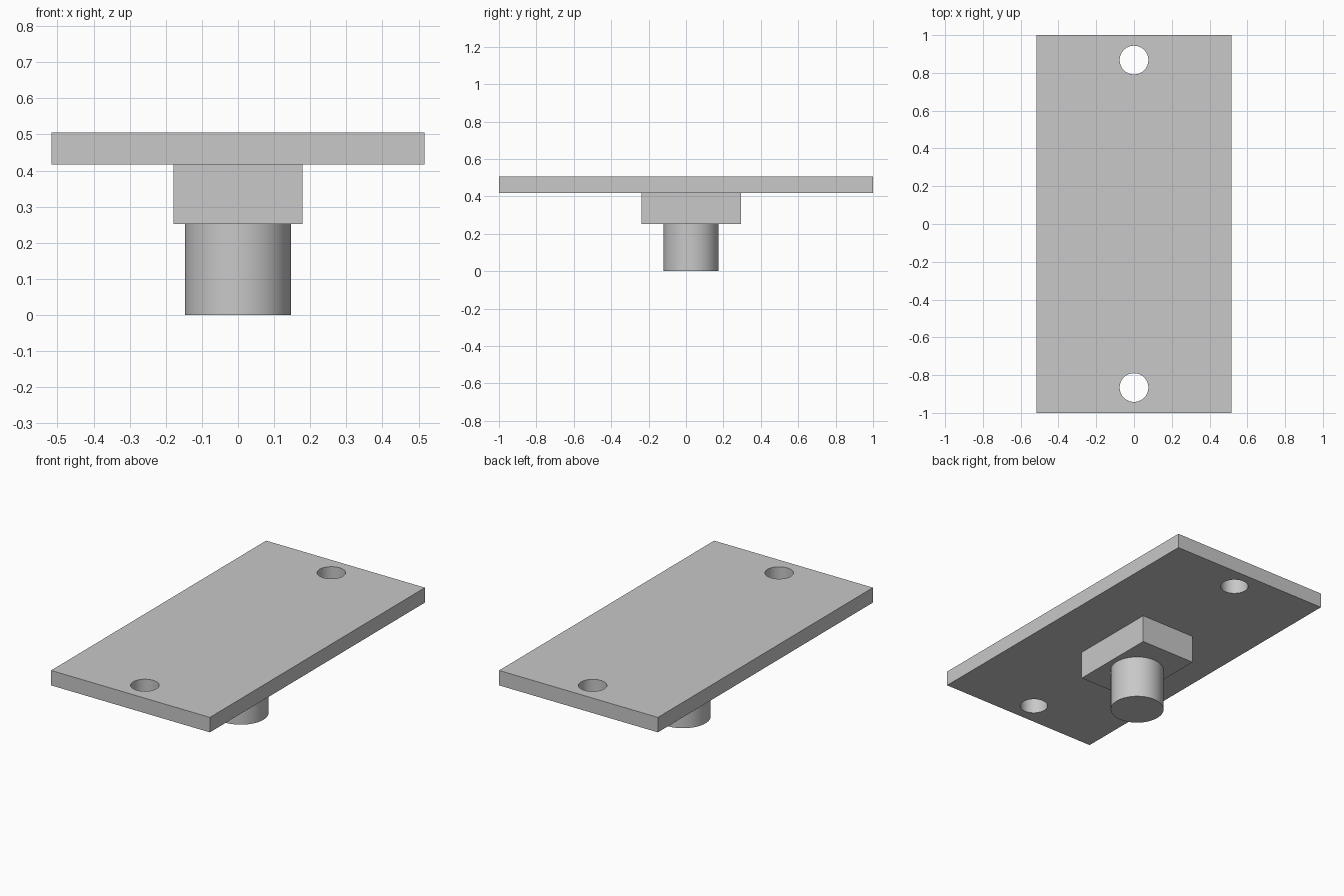
import bpy

cube = bpy.data.objects.get("Cube")
if cube:
    bpy.data.objects.remove(cube, do_unlink=True)

GREY = (0.58, 0.58, 0.58, 1)
grey = bpy.data.materials.new("plain grey")
grey.use_nodes = True
grey.diffuse_color = GREY
grey.node_tree.nodes["Principled BSDF"].inputs["Base Color"].default_value = GREY

CENTRE_Y = 0.027  # the block and peg sit slightly behind the plate centre


def finish(name):
    obj = bpy.context.object
    obj.name = name
    obj.data.materials.append(grey)
    return obj


def box(name, width, depth, bottom, top, y=0):
    bpy.ops.mesh.primitive_cube_add(size=1, location=(0, y, (bottom + top) / 2))
    obj = finish(name)
    obj.scale = (width, depth, top - bottom)
    bpy.ops.object.transform_apply(location=False, rotation=False, scale=True)
    return obj


def cylinder(name, radius, bottom, top, y):
    bpy.ops.mesh.primitive_cylinder_add(
        vertices=64, radius=radius, depth=top - bottom, location=(0, y, (bottom + top) / 2))
    obj = finish(name)
    bpy.ops.object.shade_smooth_by_angle()
    return obj


# Mounting plate with a screw hole near each end
plate = box("mounting_plate", 1.034, 2.0, 0.417, 0.505)
for end, y in (("front", -0.866), ("back", 0.868)):
    cutter = cylinder(end + "_hole_cutter", 0.076, 0.35, 0.57, y)
    cutter.hide_render = True
    cutter.hide_set(True)
    cut = plate.modifiers.new(end + "_hole", "BOOLEAN")
    cut.operation = "DIFFERENCE"
    cut.solver = "EXACT"
    cut.object = cutter

# Block under the plate and the round peg below it
box("support_block", 0.358, 0.532, 0.252, 0.417, CENTRE_Y)
cylinder("round_peg", 0.147, 0, 0.252, CENTRE_Y)
